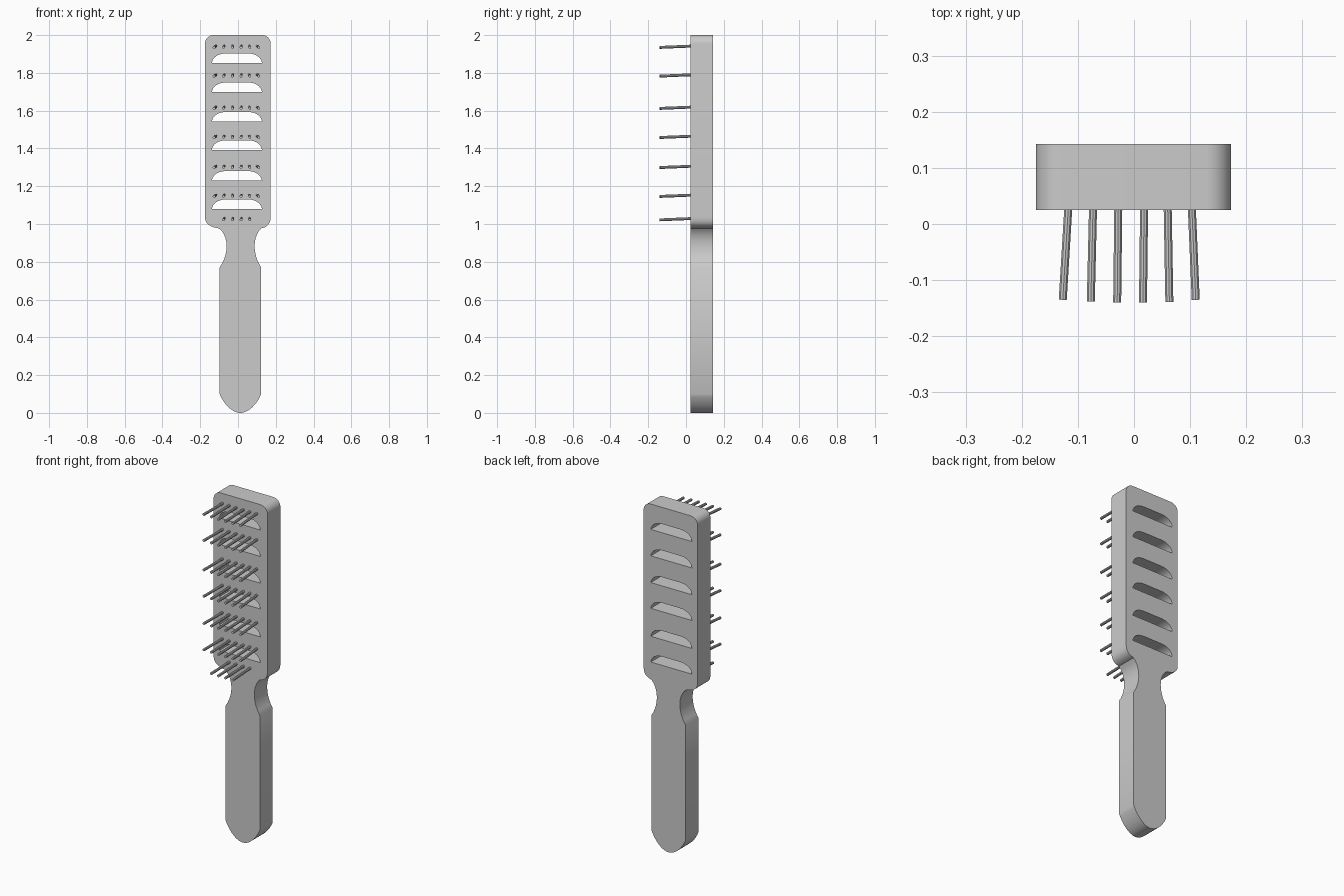
import bpy
import bmesh
import math
from mathutils import Vector

if "Cube" in bpy.data.objects:
    bpy.data.objects.remove(bpy.data.objects["Cube"], do_unlink=True)

FRONT, BACK = 0.025, 0.143

grey = bpy.data.materials.new("light grey plastic")
grey.use_nodes = True
colour = (0.6, 0.6, 0.6, 1)
grey.diffuse_color = colour
grey.node_tree.nodes["Principled BSDF"].inputs["Base Color"].default_value = colour


def arc(cx, cz, rx, rz, start, end, steps=8):
    """Points along an elliptical arc, angles in degrees."""
    angles = [math.radians(start + (end - start) * i / steps) for i in range(steps + 1)]
    return [(cx + rx * math.cos(a), cz + rz * math.sin(a)) for a in angles]


def bezier(p0, p1, p2, p3, steps=10):
    """Points along a cubic curve."""
    pts = []
    for i in range(steps + 1):
        t = i / steps
        u = 1 - t
        pts.append(tuple(u**3 * a + 3 * u * u * t * b + 3 * u * t * t * c + t**3 * d
                         for a, b, c, d in zip(p0, p1, p2, p3)))
    return pts


def smooth(obj):
    bpy.ops.object.select_all(action="DESELECT")
    obj.select_set(True)
    bpy.context.view_layer.objects.active = obj
    bpy.ops.object.shade_smooth_by_angle(angle=math.radians(35))


# Body outline, counter-clockwise from the handle tip
MID = 0.013
outline = bezier((MID, 0.0), (0.055, 0.0), (0.10, 0.045), (0.123, 0.10))
outline += bezier((0.123, 0.77), (0.075, 0.84), (0.077, 0.935), (0.123, 0.977))
outline += bezier((0.128, 0.978), (0.155, 0.985), (0.173, 1.0), (0.173, 1.04))
outline += arc(0.128, 1.955, 0.045, 0.045, 0, 90)
outline += arc(-0.130, 1.955, 0.045, 0.045, 90, 180)
outline += bezier((-0.175, 1.04), (-0.175, 1.0), (-0.15, 0.985), (-0.103, 0.977))
outline += bezier((-0.097, 0.973), (-0.049, 0.935), (-0.047, 0.84), (-0.097, 0.77))
outline += bezier((-0.097, 0.10), (-0.075, 0.045), (-0.03, 0.0), (MID, 0.0))[:-1]

# Vent slots: flat below, domed above
loops = [outline]
for z in (1.852, 1.698, 1.542, 1.392, 1.229, 1.079):
    slot = bezier((0.127, z), (0.122, z + 0.03), (0.095, z + 0.050), (0.055, z + 0.051))
    slot += bezier((-0.066, z + 0.051), (-0.106, z + 0.050), (-0.136, z + 0.03), (-0.138, z))
    loops.append(slot)

# Body plate with the slots running right through
curve = bpy.data.curves.new("brush_body", "CURVE")
curve.dimensions = "2D"
curve.fill_mode = "BOTH"
curve.extrude = (BACK - FRONT) / 2
for loop in loops:
    spline = curve.splines.new("POLY")
    spline.points.add(len(loop) - 1)
    for point, (x, z) in zip(spline.points, loop):
        point.co = (x, z, 0, 1)
    spline.use_cyclic_u = True
body = bpy.data.objects.new("brush_body", curve)
bpy.context.collection.objects.link(body)
body.rotation_euler.x = math.pi / 2
body.location.y = (FRONT + BACK) / 2
bpy.ops.object.select_all(action="DESELECT")
body.select_set(True)
bpy.context.view_layer.objects.active = body
bpy.ops.object.convert(target="MESH")
body = bpy.context.view_layer.objects.active
body.data.materials.clear()
body.data.materials.append(grey)
smooth(body)

# Bristles: base x, tip x and tip y for each column, fanning outwards
COLUMNS = [(-0.117, -0.127, -0.135), (-0.073, -0.077, -0.138), (-0.028, -0.030, -0.140),
           (0.018, 0.016, -0.140), (0.060, 0.063, -0.139), (0.103, 0.110, -0.135)]
ROWS = (1.939, 1.787, 1.616, 1.462, 1.303, 1.150, 1.026)

for n, z in enumerate(ROWS):
    bm = bmesh.new()
    for base_x, tip_x, tip_y in (COLUMNS[1:5] if n == 6 else COLUMNS):
        base = Vector((base_x, FRONT + 0.005, z + 0.003))
        tip = Vector((tip_x, tip_y, z - 0.004))
        axis = tip - base
        matrix = axis.to_track_quat("Z", "Y").to_matrix().to_4x4()
        matrix.translation = (base + tip) / 2
        bmesh.ops.create_cone(bm, cap_ends=True, segments=10, radius1=0.0075,
                              radius2=0.0075, depth=axis.length, matrix=matrix)
    mesh = bpy.data.meshes.new(f"bristle_row_{n + 1}")
    bm.to_mesh(mesh)
    bm.free()
    mesh.materials.append(grey)
    row = bpy.data.objects.new(mesh.name, mesh)
    bpy.context.collection.objects.link(row)
    smooth(row)
